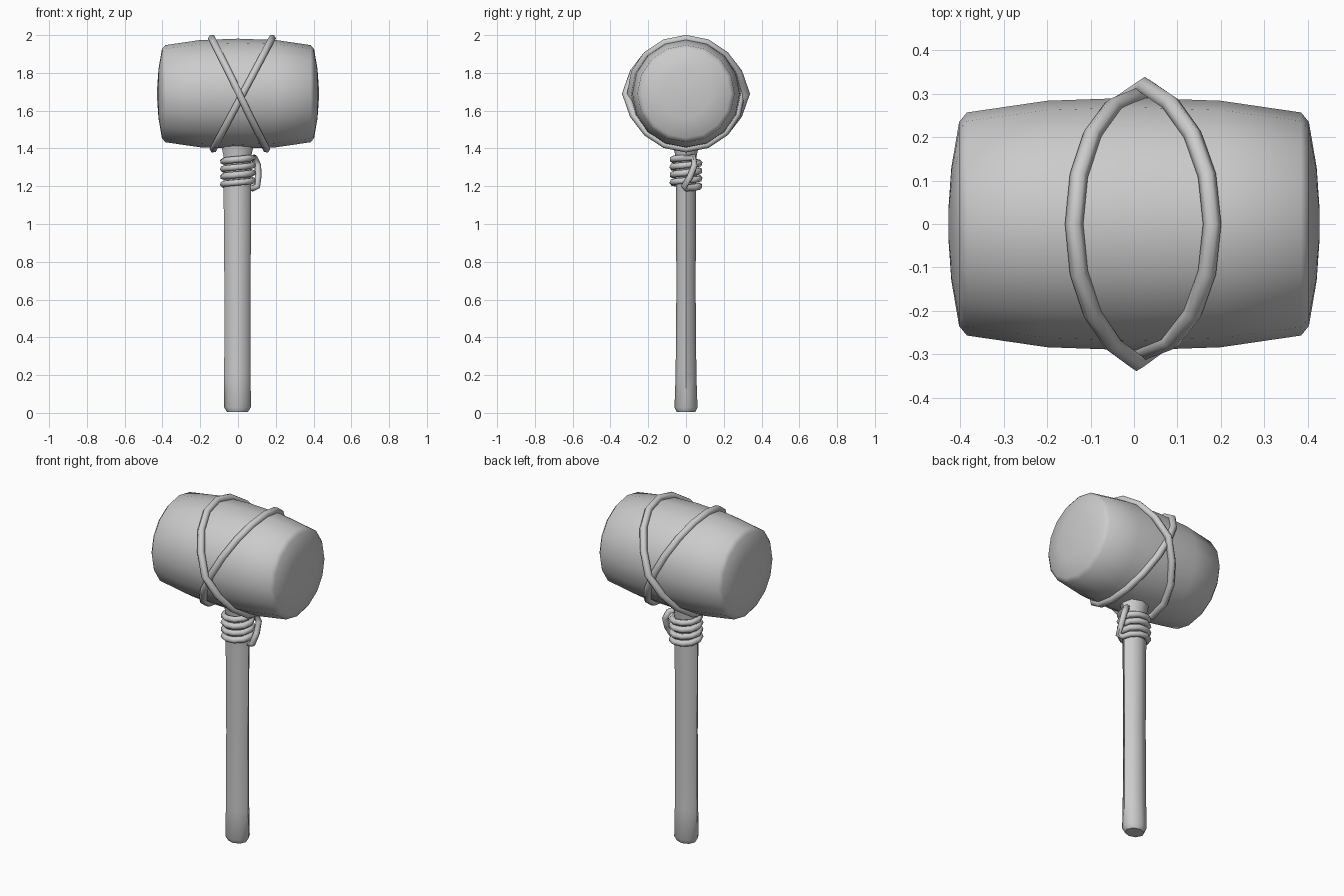
import bpy, bmesh
from math import sin, cos, pi, tau
from mathutils import Vector

if "Cube" in bpy.data.objects:
    bpy.data.objects.remove(bpy.data.objects["Cube"])


def smooth(obj, angle):
    bpy.ops.object.select_all(action='DESELECT')
    obj.select_set(True)
    bpy.context.view_layer.objects.active = obj
    bpy.ops.object.shade_smooth_by_angle(angle=angle)


def skin_rings(name, rings, angle=0.9):
    """Join rings of points into a closed, capped solid."""
    bm = bmesh.new()
    loops = [[bm.verts.new(p) for p in ring] for ring in rings]
    n = len(loops[0])
    for a, b in zip(loops, loops[1:]):
        for i in range(n):
            j = (i + 1) % n
            bm.faces.new((a[i], a[j], b[j], b[i]))
    bm.faces.new(loops[0])
    bm.faces.new(loops[-1])
    bmesh.ops.recalc_face_normals(bm, faces=bm.faces)
    mesh = bpy.data.meshes.new(name)
    bm.to_mesh(mesh)
    bm.free()
    obj = bpy.data.objects.new(name, mesh)
    bpy.context.collection.objects.link(obj)
    smooth(obj, angle)
    return obj


def rope(name, points, radius):
    """Closed round tube along a list of points."""
    curve = bpy.data.curves.new(name, 'CURVE')
    curve.dimensions = '3D'
    curve.bevel_depth = radius
    curve.bevel_resolution = 1
    spline = curve.splines.new('POLY')
    spline.points.add(len(points) - 1)
    for sp, p in zip(spline.points, points):
        sp.co = (*p, 1)
    spline.use_cyclic_u = True
    obj = bpy.data.objects.new(name, curve)
    bpy.context.collection.objects.link(obj)
    bpy.ops.object.select_all(action='DESELECT')
    obj.select_set(True)
    bpy.context.view_layer.objects.active = obj
    bpy.ops.object.convert(target='MESH')
    smooth(bpy.context.object, 1.1)


HEAD_Z = 1.69

# Barrel-shaped head with slightly domed ends, mirrored profile of (x, radius)
half = [(0.2, 0.284), (0.385, 0.257), (0.403, 0.235), (0.421, 0.13), (0.428, 0.03)]
profile = [(-x, r) for x, r in reversed(half)] + [(0, 0.291)] + half
skin_rings("mallet_head", [
    [(x, r * cos(tau * i / 16), HEAD_Z + r * sin(tau * i / 16)) for i in range(16)]
    for x, r in profile])

# Handle: slightly flattened, flaring at the foot and where it meets the head
handle = [(0.004, 0.055, 0.048), (0.03, 0.071, 0.061), (0.2, 0.07, 0.055),
          (0.65, 0.069, 0.051), (1.15, 0.073, 0.053), (1.36, 0.073, 0.056),
          (1.41, 0.085, 0.068), (1.46, 0.09, 0.075)]
skin_rings("handle", [
    [(-0.003 + rx * cos(tau * i / 8), ry * sin(tau * i / 8), z) for i in range(8)]
    for z, rx, ry in handle])

# Two slanted rope loops crossing on the front and back of the head
for name, top, bottom, over in (("head_rope_a", -0.138, 0.15, -1),
                                ("head_rope_b", 0.18, -0.13, 1)):
    pts = []
    for i in range(16):
        a = tau * i / 16
        side, up = sin(a), cos(a)
        r = 0.292 + (0.026 if side * over > 0.98 else 0.008 if side * over > 0.9 else 0)
        x = (top + bottom) / 2 + (top - bottom) / 2 * up
        pts.append((x, r * side, HEAD_Z + r * up))
    rope(name, pts, 0.021)

# Rope coiled around the handle, returning diagonally over the right side
coil = [(0.078 * cos(tau * i / 10), 0.073 * sin(tau * i / 10), 1.19 + 0.0405 * i / 10)
        for i in range(40)]
coil += [(0.085, 0.04, 1.352), (0.105, 0.045, 1.31), (0.107, 0.022, 1.25),
         (0.102, -0.01, 1.20)]
rope("handle_rope", coil, 0.018)
